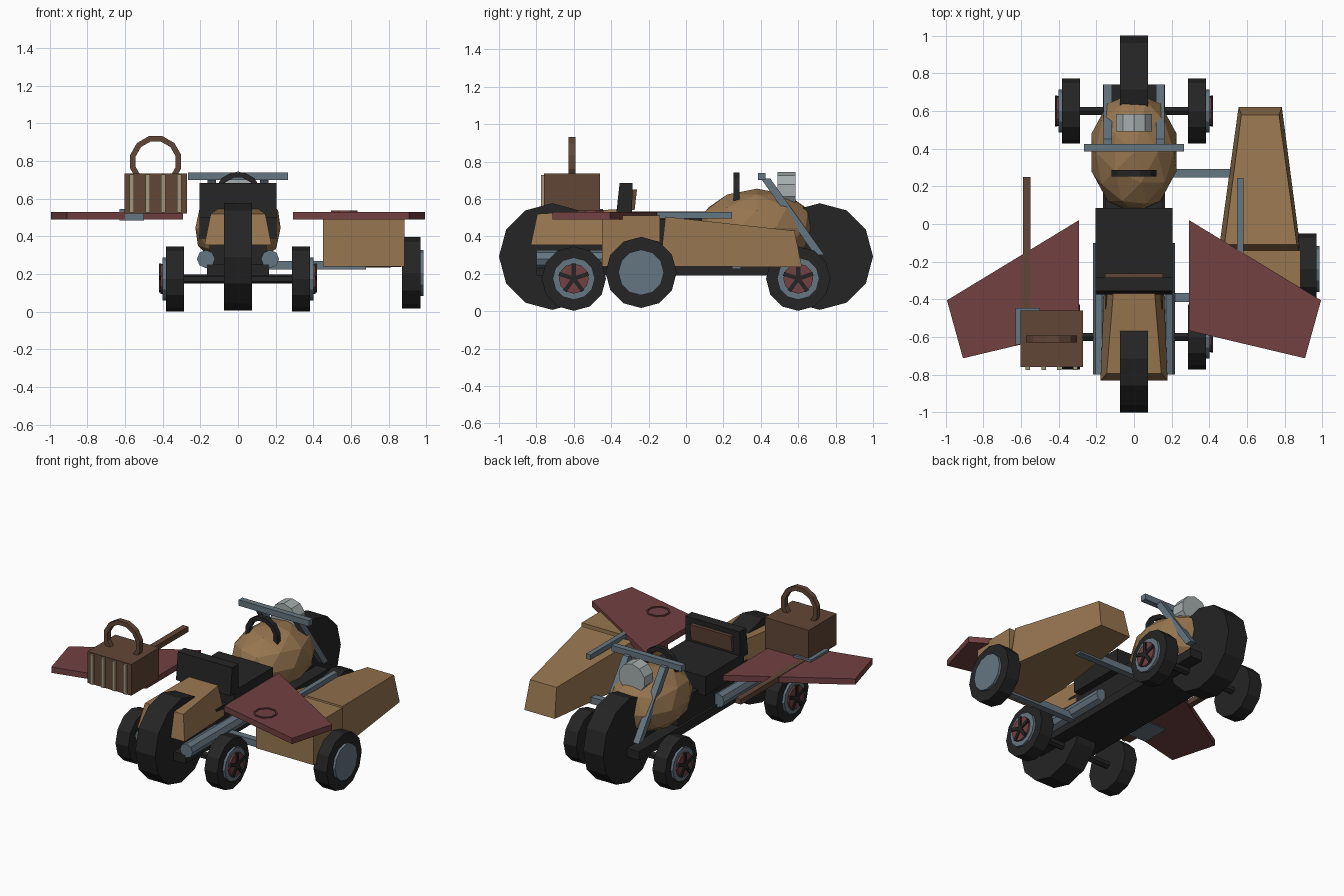
import bpy, bmesh, math
from mathutils import Vector, Matrix

if "Cube" in bpy.data.objects:
    bpy.data.objects.remove(bpy.data.objects["Cube"])


def mat(name, r, g, b):
    m = bpy.data.materials.new(name)
    m.diffuse_color = (r, g, b, 1)
    m.use_nodes = True
    m.node_tree.nodes["Principled BSDF"].inputs["Base Color"].default_value = m.diffuse_color
    return m


TAN = mat("tan paint", .31, .18, .08)
MAROON = mat("maroon", .17, .052, .053)
STEEL = mat("blue steel", .13, .18, .22)
DARK = mat("dark rubber", .018, .018, .018)
BROWN = mat("brown leather", .12, .061, .037)
LIGHT = mat("lamp grey", .38, .42, .42)
STRAP = mat("strap beige", .36, .31, .20)


def finish(name, bm, m):
    bmesh.ops.recalc_face_normals(bm, faces=bm.faces)
    me = bpy.data.meshes.new(name)
    bm.to_mesh(me)
    bm.free()
    me.materials.append(m)
    ob = bpy.data.objects.new(name, me)
    bpy.context.collection.objects.link(ob)
    return ob


def loft(name, a, b, m):
    """Solid between two matching point loops."""
    bm = bmesh.new()
    va = [bm.verts.new(p) for p in a]
    vb = [bm.verts.new(p) for p in b]
    bm.faces.new(va)
    bm.faces.new(vb)
    n = len(va)
    for i in range(n):
        j = (i + 1) % n
        bm.faces.new((va[i], va[j], vb[j], vb[i]))
    return finish(name, bm, m)


def rect(x0, x1, y0, y1, z):
    return [(x0, y0, z), (x1, y0, z), (x1, y1, z), (x0, y1, z)]


def box(name, x0, x1, y0, y1, z0, z1, m):
    return loft(name, rect(x0, x1, y0, y1, z0), rect(x0, x1, y0, y1, z1), m)


def cyl(name, p, q, r, m, n=12):
    """Cylinder from p to q."""
    p, q = Vector(p), Vector(q)
    d = q - p
    bm = bmesh.new()
    bmesh.ops.create_cone(bm, cap_ends=True, segments=n, radius1=r, radius2=r, depth=d.length)
    rot = d.to_track_quat('Z', 'Y').to_matrix().to_4x4()
    bmesh.ops.transform(bm, matrix=Matrix.Translation((p + q) / 2) @ rot, verts=bm.verts)
    return finish(name, bm, m)


def ring(name, c, R, w, t, m, flat=False, n=12):
    """Square-section ring, upright facing y or flat facing z."""
    bm = bmesh.new()
    rows = []
    for i in range(n):
        a = 2 * math.pi * (i + .5) / n
        row = []
        for dr, dt in ((-w, -t), (w, -t), (w, t), (-w, t)):
            u, v = (R + dr) * math.cos(a), (R + dr) * math.sin(a)
            off = (u, v, dt) if flat else (u, dt, v)
            row.append(bm.verts.new(Vector(c) + Vector(off)))
        rows.append(row)
    for i in range(n):
        a, b = rows[i], rows[(i + 1) % n]
        for k in range(4):
            l = (k + 1) % 4
            bm.faces.new((a[k], a[l], b[l], b[k]))
    return finish(name, bm, m)


# Large centre wheels
for name, y in (("front_wheel", .715), ("rear_wheel", -.715)):
    cyl(name, (-.075, y, .292), (.075, y, .292), .285, DARK)

# Four small side wheels with five-spoke hubs
for s, side in ((-1, "left"), (1, "right")):
    for y, end in ((.6, "front"), (-.6, "rear")):
        tag = side + "_" + end
        cyl("small_tyre_" + tag, (s * .287, y, .174), (s * .383, y, .174), .172, DARK)
        cyl("small_rim_" + tag, (s * .38, y, .174), (s * .4, y, .174), .113, STEEL)
        cyl("small_hub_" + tag, (s * .395, y, .174), (s * .412, y, .174), .08, MAROON)
        for k in range(5):
            a = math.radians(90 + 72 * k)
            u, v = Vector((0, math.cos(a), math.sin(a))), Vector((0, -math.sin(a), math.cos(a)))
            c = Vector((s * .405, y, .174))
            base = [c - v * .011, c + v * .011, c + u * .082 + v * .011, c + u * .082 - v * .011]
            loft("spoke_%s_%d" % (tag, k), base, [p + Vector((s * .015, 0, 0)) for p in base], DARK)
    # Axle stubs
for y in (-.6, .6):
    cyl("axle", (-.29, y, .174), (.29, y, .174), .025, DARK, 6)

# Chassis, engine block and seat
box("chassis", -.165, .165, -.8, .74, .19, .25, DARK)
box("engine_block", -.15, .15, -.45, .3, .24, .42, DARK)
box("seat", -.205, .205, -.33, .085, .39, .52, DARK)
loft("seat_back", rect(-.205, .205, -.375, -.29, .50), rect(-.205, .205, -.355, -.285, .685), DARK)
loft("back_pad", rect(-.155, .155, -.30, -.275, .54), rect(-.155, .155, -.30, -.262, .65), BROWN)

# Low-poly fuel tank with grab handle
bm = bmesh.new()
bmesh.ops.create_icosphere(bm, subdivisions=2, radius=1)
bmesh.ops.transform(bm, matrix=Matrix.Translation((0, .38, .445)) @ Matrix.Diagonal((.238, .32, .21, 1)),
                    verts=bm.verts)
finish("fuel_tank", bm, TAN)
ring("tank_handle", (0, .27, .62), .11, .015, .017, DARK)

# Rear fender
loft("rear_fender", [(-.178, -.83, .355), (.178, -.83, .355), (.16, -.37, .355), (-.16, -.37, .355)],
     [(-.145, -.795, .52), (.145, -.795, .52), (.11, -.37, .545), (-.11, -.37, .545)], TAN)

# Lamp, handlebar, forks, exhausts
cyl("headlamp", (0, .49, .645), (0, .585, .645), .1, LIGHT, 10)
box("handlebar", -.265, .265, .385, .425, .70, .74, STEEL)
for s, side in ((-1, "left"), (1, "right")):
    loft(side + "_fork", rect(s * .14 - .022, s * .14 + .022, .40, .45, .71),
         rect(s * .14 - .022, s * .14 + .022, .69, .74, .3), STEEL)
    cyl(side + "_exhaust", (s * .17, -.8, .28), (s * .17, -.1, .28), .048, STEEL, 8)

# Wings on both sides
outline = [(.293, .02), (.993, -.405), (.908, -.713), (.293, -.567)]
for s, side in ((-1, "left"), (1, "right")):
    loft(side + "_wing", [(s * x, y, .49) for x, y in outline], [(s * x, y, .53) for x, y in outline], MAROON)
ring("wing_ring", (.565, -.51, .532), .071, .005, .005, MAROON, True, 8)
box("right_rod", .548, .582, -.38, .245, .495, .529, STEEL)
box("left_rod", -.59, -.55, -.46, .25, .497, .533, BROWN)

# Satchel on the left wing
box("satchel_bracket", -.63, -.5, -.64, -.445, .485, .545, STEEL)
box("satchel", -.603, -.272, -.76, -.46, .522, .735, BROWN)
for i in range(4):
    x = -.563 + i * .0835
    box("satchel_strap_%d" % i, x - .012, x + .012, -.774, -.755, .526, .728, STRAP)
ring("satchel_handle", (-.437, -.61, .797), .125, .015, .018, BROWN)

# Sidecar: tapered nose, rear box, wheel and struts
loft("sidecar_nose", [(.45, -.14, .24), (.885, -.14, .24), (.785, .62, .235), (.555, .62, .235)],
     [(.48, -.11, .505), (.865, -.11, .505), (.77, .58, .43), (.57, .58, .43)], TAN)
box("sidecar_rear", .45, .885, -.45, -.14, .24, .512, TAN)
cyl("sidecar_tyre", (.87, -.24, .207), (.968, -.24, .207), .19, DARK)
cyl("sidecar_hub", (.96, -.24, .207), (.985, -.24, .207), .122, STEEL)
for y, end in ((.27, "front"), (-.39, "rear")):
    box("sidecar_strut_" + end, .1, .68, y - .023, y + .023, .225, .27, STEEL)
